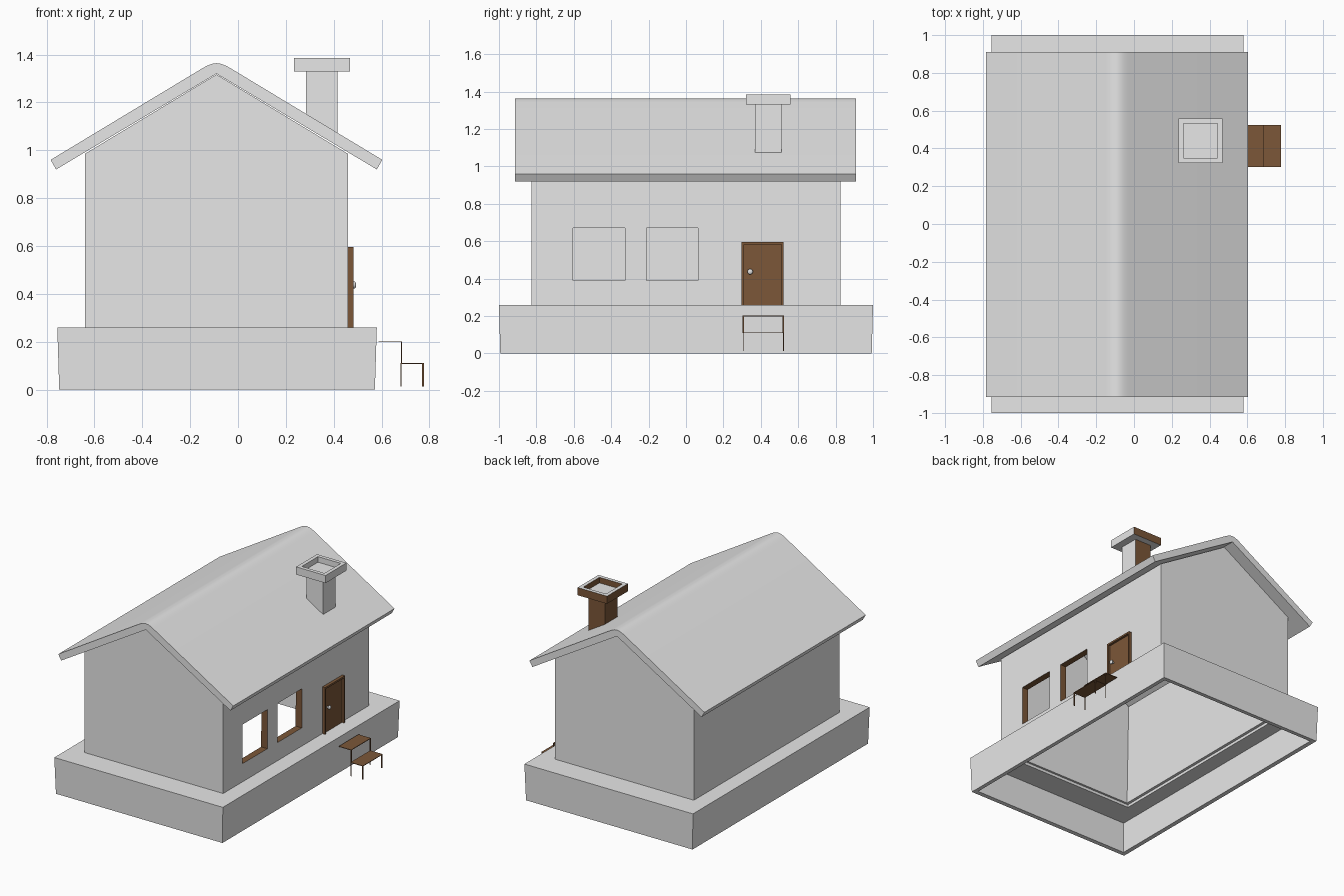
import bpy, bmesh, math
from mathutils import Vector

if "Cube" in bpy.data.objects:
    bpy.data.objects.remove(bpy.data.objects["Cube"])


def material(name, rgb):
    m = bpy.data.materials.new(name)
    m.use_nodes = True
    m.diffuse_color = (*rgb, 1)
    m.node_tree.nodes["Principled BSDF"].inputs["Base Color"].default_value = (*rgb, 1)
    return m


GREY = material("plaster_grey", (0.8, 0.8, 0.8))
WOOD = material("wood_brown", (0.2, 0.095, 0.04))
METAL = material("knob_metal", (0.75, 0.75, 0.75))


def finish(name, bm, *mats):
    bmesh.ops.recalc_face_normals(bm, faces=bm.faces)
    me = bpy.data.meshes.new(name)
    bm.to_mesh(me)
    bm.free()
    for m in mats:
        me.materials.append(m)
    ob = bpy.data.objects.new(name, me)
    bpy.context.collection.objects.link(ob)
    return ob


def add_box(bm, xs, ys, zs):
    c = [sum(p) / 2 for p in (xs, ys, zs)]
    res = bmesh.ops.create_cube(bm, size=1)
    bmesh.ops.scale(bm, vec=(xs[1] - xs[0], ys[1] - ys[0], zs[1] - zs[0]), verts=res["verts"])
    bmesh.ops.translate(bm, vec=c, verts=res["verts"])
    return res["verts"]


def boxes(name, parts, *mats):
    bm = bmesh.new()
    for p in parts:
        add_box(bm, *p)
    return finish(name, bm, *mats)


def prism(profile, y0, y1):
    """Extrude a closed x-z profile along y."""
    bm = bmesh.new()
    face = bm.faces.new([bm.verts.new((x, y0, z)) for x, z in profile])
    geom = bmesh.ops.extrude_face_region(bm, geom=[face])["geom"]
    moved = [v for v in geom if isinstance(v, bmesh.types.BMVert)]
    bmesh.ops.translate(bm, vec=(0, y1 - y0, 0), verts=moved)
    bmesh.ops.recalc_face_normals(bm, faces=bm.faces)
    return bm


def thicken(ob, amount):
    mod = ob.modifiers.new("Thickness", "SOLIDIFY")
    mod.thickness = amount
    mod.offset = -1
    mod.use_even_offset = True


def wood_back(bm):
    """Wood on faces turned to the back or the right, plaster elsewhere."""
    bmesh.ops.recalc_face_normals(bm, faces=bm.faces)
    for f in bm.faces:
        f.material_index = int(f.normal.y > 0.7 or f.normal.x < -0.7)


# Foundation: hollow plinth with a ledge around the walls
def loop(bm, x0, x1, y, z):
    return [bm.verts.new(p) for p in ((x0, -y, z), (x1, -y, z), (x1, y, z), (x0, y, z))]


bm = bmesh.new()
rings = [loop(bm, -0.747, 0.572, 0.993, 0), loop(bm, -0.755, 0.58, 1, 0.26),
         loop(bm, -0.61, 0.43, 0.79, 0.26)]
for a, b in zip(rings, rings[1:]):
    for i in range(4):
        j = (i + 1) % 4
        bm.faces.new((a[i], a[j], b[j], b[i]))
thicken(finish("foundation", bm, GREY), 0.03)

# House walls: gabled shell, open below and under the roof
RIDGE = -0.09
bm = prism([(-0.64, 0.25), (0.46, 0.25), (0.46, 0.985), (RIDGE, 1.317), (-0.64, 0.985)], -0.825, 0.825)
bmesh.ops.delete(bm, geom=[f for f in bm.faces if abs(f.normal.z) > 0.3], context="FACES_ONLY")
walls = finish("house_walls", bm, GREY, WOOD)
thicken(walls, 0.05)

# Window openings with wooden reveals
cutter = boxes("window_cutter", [((0.3, 0.6), ys, (0.39, 0.67))
                                 for ys in ((-0.605, -0.325), (-0.21, 0.065))], GREY, WOOD)
for f in cutter.data.polygons:
    f.material_index = 1
cutter.hide_render = True
cutter.hide_viewport = True
cutter.display_type = "WIRE"
cut = walls.modifiers.new("Windows", "BOOLEAN")
cut.operation = "DIFFERENCE"
cut.solver = "EXACT"
cut.object = cutter

# Roof: one bent slab with a rounded ridge
half = [(0.67, 0.92), (0.693, 0.96), (0.06, 1.342), (0.04, 1.353), (0.02, 1.361)]
profile = [(RIDGE + x, z) for x, z in half] + [(RIDGE, 1.364)]
profile += [(RIDGE - x, z) for x, z in reversed(half)] + [(RIDGE, 1.32)]
roof = finish("roof", prism(profile, -0.915, 0.91), GREY)
bpy.context.view_layer.objects.active = roof
roof.select_set(True)
bpy.ops.object.shade_smooth_by_angle(angle=math.radians(25))
roof.select_set(False)

# Chimney stack, its foot cut to the roof slope
bm = bmesh.new()
for v in add_box(bm, (0.285, 0.415), (0.37, 0.51), (1.06, 1.34)):
    if v.co.z < 1.2:
        v.co.z = 1.13 - 0.6 * (v.co.x - 0.285)
wood_back(bm)
finish("chimney_stack", bm, GREY, WOOD)

# Chimney cap with a sunken flue
bm = bmesh.new()
add_box(bm, (0.235, 0.468), (0.322, 0.558), (1.33, 1.385))
top = max(bm.faces, key=lambda f: f.calc_center_median().z)
bmesh.ops.inset_region(bm, faces=[top], thickness=0.037)
geom = bmesh.ops.extrude_face_region(bm, geom=[top])["geom"]
bmesh.ops.translate(bm, vec=(0, 0, -0.04), verts=[v for v in geom if isinstance(v, bmesh.types.BMVert)])
bmesh.ops.delete(bm, geom=[top], context="FACES_ONLY")
wood_back(bm)
finish("chimney_cap", bm, GREY, WOOD)

# Door: frame, recessed panel and knob
frame_x = (0.44, 0.482)
boxes("door_frame", [(frame_x, (0.298, 0.309), (0.26, 0.595)),
                     (frame_x, (0.511, 0.522), (0.26, 0.595)),
                     (frame_x, (0.309, 0.511), (0.582, 0.595))], WOOD)
boxes("door_panel", [((0.43, 0.466), (0.309, 0.511), (0.26, 0.582))], WOOD)

bm = bmesh.new()
ball = bmesh.ops.create_uvsphere(bm, u_segments=16, v_segments=10, radius=0.015)["verts"]
bmesh.ops.scale(bm, vec=(0.6, 1, 1), verts=ball)
bmesh.ops.translate(bm, vec=(0.485, 0.343, 0.437), verts=ball)
add_box(bm, (0.46, 0.485), (0.338, 0.348), (0.432, 0.442))
for f in bm.faces:
    f.smooth = len(f.verts) == 3 or f.calc_area() < 0.00005
finish("door_knob", bm, METAL)

# Steps: two thin treads on slender legs
boxes("step_treads", [((0.587, 0.685), (0.302, 0.525), (0.198, 0.202)),
                      ((0.68, 0.778), (0.302, 0.525), (0.108, 0.112))], WOOD)
legs = []
for y in (0.302, 0.517):
    legs.append(((0.681, 0.685), (y, y + 0.008), (0.11, 0.2)))
    for x, w in ((0.68, 0.004), (0.768, 0.01)):
        legs.append(((x, x + w), (y + 0.002, y + 0.006), (0.012, 0.11)))
boxes("step_legs", legs, WOOD)
